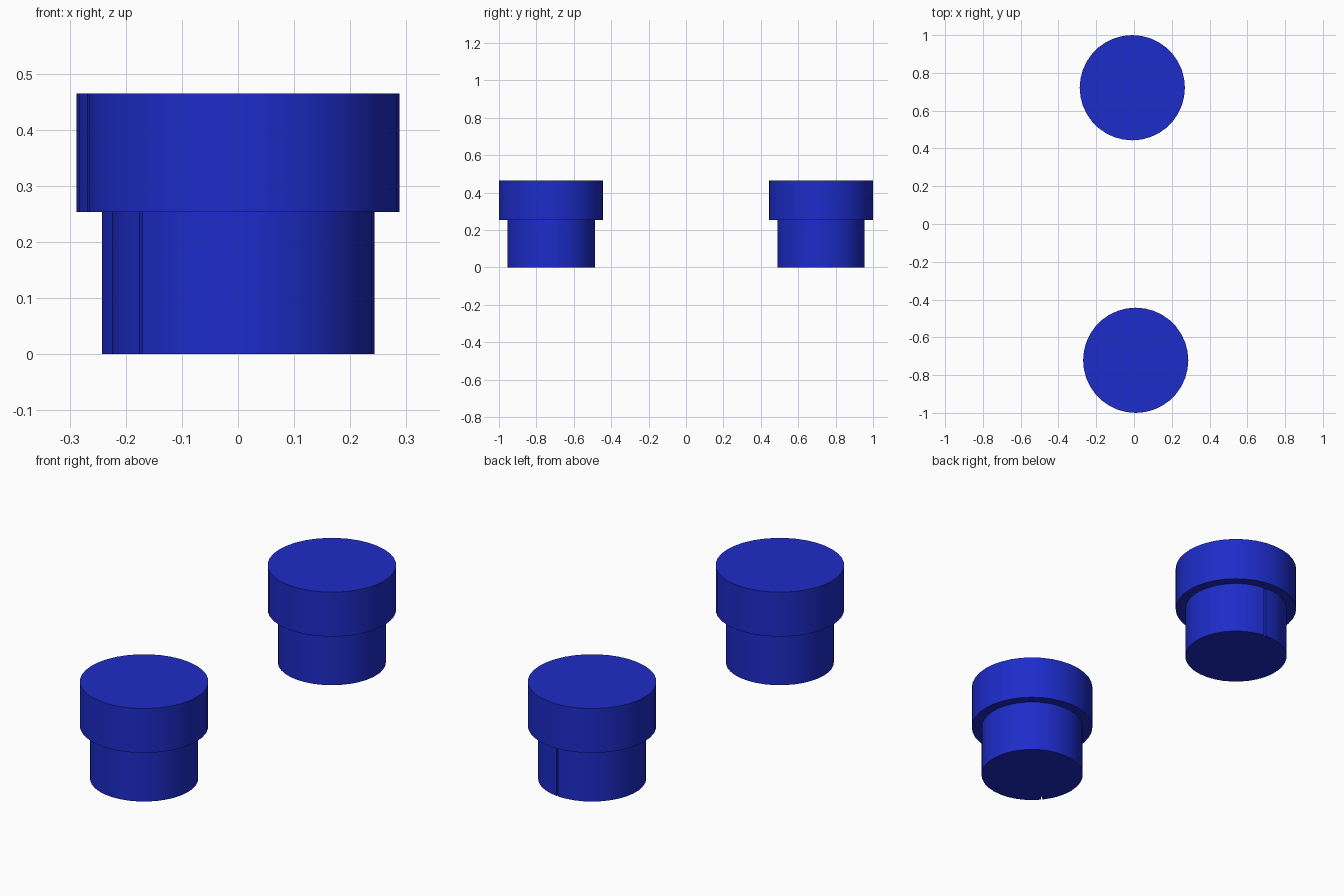
import bpy, bmesh, math

if "Cube" in bpy.data.objects:
    bpy.data.objects.remove(bpy.data.objects["Cube"])

SIDES = 36
blue = bpy.data.materials.new("blue")
blue.diffuse_color = (0.012, 0.025, 0.58, 1)
blue.use_nodes = True
blue.node_tree.nodes["Principled BSDF"].inputs["Base Color"].default_value = blue.diffuse_color


def prism(name, outline, centre, z0, z1):
    """Extrude a closed outline upward and shade its round wall smooth."""
    bm = bmesh.new()
    verts = [bm.verts.new((centre[0] + x, centre[1] + y, z0)) for x, y in outline]
    bottom = bm.faces.new(verts)
    side = bmesh.ops.extrude_face_region(bm, geom=[bottom], use_keep_orig=True)
    top = [v for v in side["geom"] if isinstance(v, bmesh.types.BMVert)]
    bmesh.ops.translate(bm, verts=top, vec=(0, 0, z1 - z0))
    bmesh.ops.recalc_face_normals(bm, faces=bm.faces)
    mesh = bpy.data.meshes.new(name)
    bm.to_mesh(mesh)
    bm.free()
    mesh.materials.append(blue)
    ob = bpy.data.objects.new(name, mesh)
    bpy.context.collection.objects.link(ob)
    bpy.ops.object.select_all(action='DESELECT')
    ob.select_set(True)
    bpy.context.view_layer.objects.active = ob
    bpy.ops.object.shade_smooth_by_angle(angle=math.radians(30))


def circle(radius, slit=None):
    """Round outline, optionally with a narrow vertical slit at an angle."""
    start = math.radians(slit or 0)
    if slit is None:
        points = [(radius, start + math.tau * i / SIDES) for i in range(SIDES)]
    else:
        gap = 0.02
        points = [(radius - 0.03, start - gap), (radius - 0.03, start + gap), (radius, start + gap)]
        points += [(radius, start + math.tau * i / SIDES) for i in range(1, SIDES)]
        points.append((radius, start - gap))
    return [(r * math.cos(a), r * math.sin(a)) for r, a in points]


# Two stepped plugs: a narrow barrel carrying a wider flat head
for side, centre, slit in (("front", (0.009, -0.7215), 219), ("back", (-0.009, 0.7215), 85)):
    prism(side + "_barrel", circle(0.234, slit), centre, 0, 0.27)
    prism(side + "_head", circle(0.2785), centre, 0.253, 0.465)
